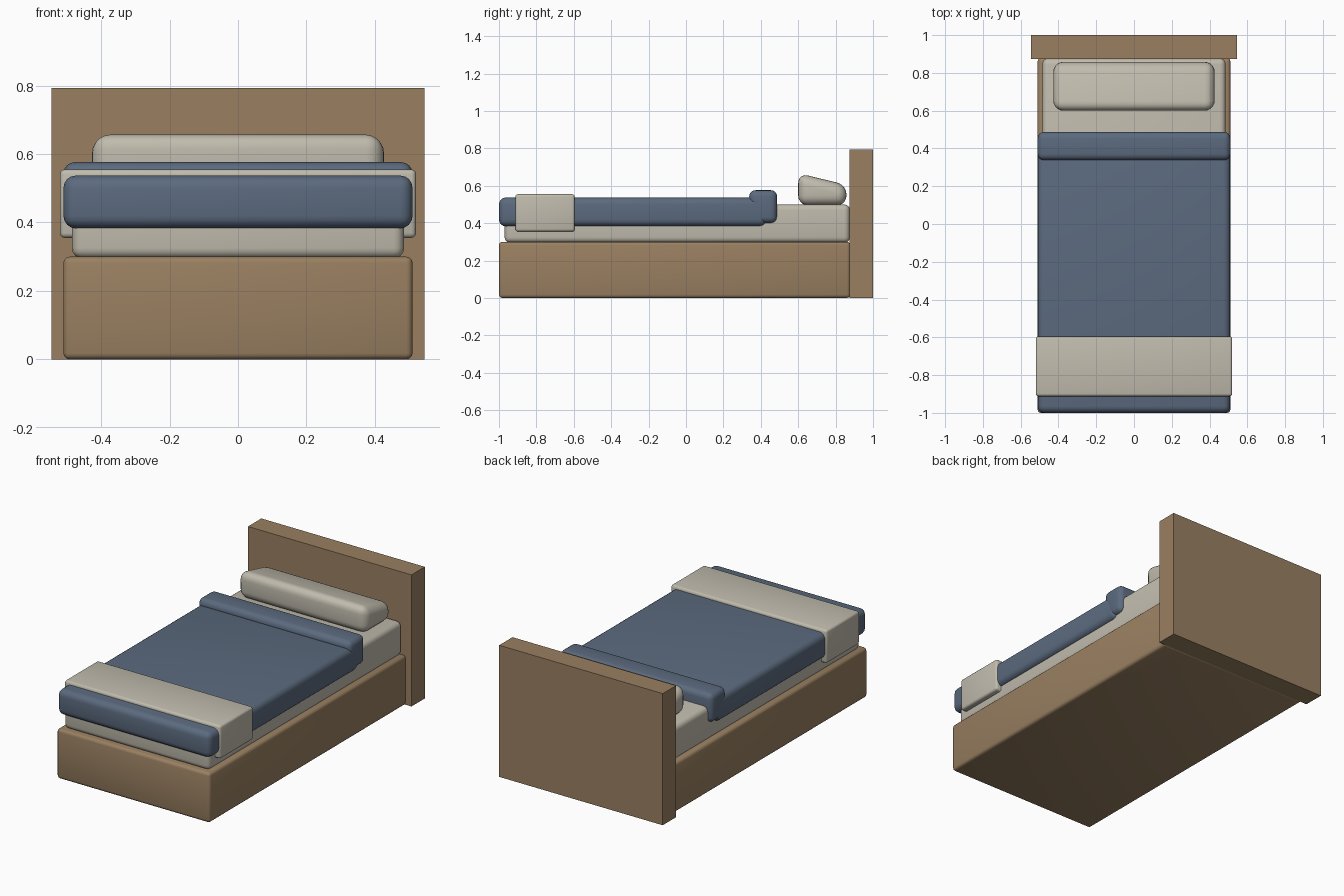
import bpy, bmesh

if "Cube" in bpy.data.objects:
    bpy.data.objects.remove(bpy.data.objects["Cube"])


def material(name, rgb):
    m = bpy.data.materials.new(name)
    m.diffuse_color = (*rgb, 1)
    m.use_nodes = True
    m.node_tree.nodes["Principled BSDF"].inputs["Base Color"].default_value = m.diffuse_color
    return m


WOOD = material("oak_wood", (0.32, 0.215, 0.12))
BLUE = material("slate_blue", (0.105, 0.145, 0.21))
CREAM = material("cream_cloth", (0.53, 0.50, 0.42))


def prism(name, profile, half_width, mat, bevel=0.0, segments=4):
    """Extrude a (y, z) side profile along x, then round its edges."""
    bm = bmesh.new()
    left = [bm.verts.new((-half_width, y, z)) for y, z in profile]
    right = [bm.verts.new((half_width, y, z)) for y, z in profile]
    n = len(profile)
    bm.faces.new(left)
    bm.faces.new(right[::-1])
    for i in range(n):
        j = (i + 1) % n
        bm.faces.new((left[i], right[i], right[j], left[j]))
    bmesh.ops.recalc_face_normals(bm, faces=bm.faces)
    if bevel:
        bmesh.ops.bevel(bm, geom=bm.edges[:], offset=bevel, segments=segments,
                        profile=0.5, affect='EDGES', clamp_overlap=True)
    mesh = bpy.data.meshes.new(name)
    bm.to_mesh(mesh)
    bm.free()
    mesh.materials.append(mat)
    ob = bpy.data.objects.new(name, mesh)
    bpy.context.collection.objects.link(ob)
    if bevel:
        bpy.ops.object.select_all(action='DESELECT')
        ob.select_set(True)
        bpy.context.view_layer.objects.active = ob
        bpy.ops.object.shade_smooth_by_angle(angle=0.7)
    return ob


def box(name, half_width, y0, y1, z0, z1, mat, bevel=0.0, segments=4):
    return prism(name, [(y0, z0), (y1, z0), (y1, z1), (y0, z1)],
                 half_width, mat, bevel, segments)


# wooden frame
box("headboard", 0.545, 0.873, 1.0, 0.0, 0.793, WOOD)
box("bed_base", 0.51, -1.0, 0.878, 0.0, 0.30, WOOD, 0.018, 3)

# mattress
box("mattress", 0.485, -0.97, 0.876, 0.295, 0.50, CREAM, 0.03)

# blanket with its turned-back top edge
box("blanket", 0.51, -1.0, 0.43, 0.383, 0.537, BLUE, 0.036)
prism("blanket_fold", [(0.385, 0.40), (0.487, 0.40), (0.487, 0.576), (0.338, 0.576),
                       (0.338, 0.51)], 0.51, BLUE, 0.036)

# throw laid across the foot end
box("foot_throw", 0.52, -0.912, -0.595, 0.355, 0.555, CREAM, 0.014, 3)

# pillow, thicker towards the foot
prism("pillow", [(0.60, 0.495), (0.858, 0.495), (0.858, 0.605), (0.60, 0.667)],
      0.427, CREAM, 0.052, 5)
